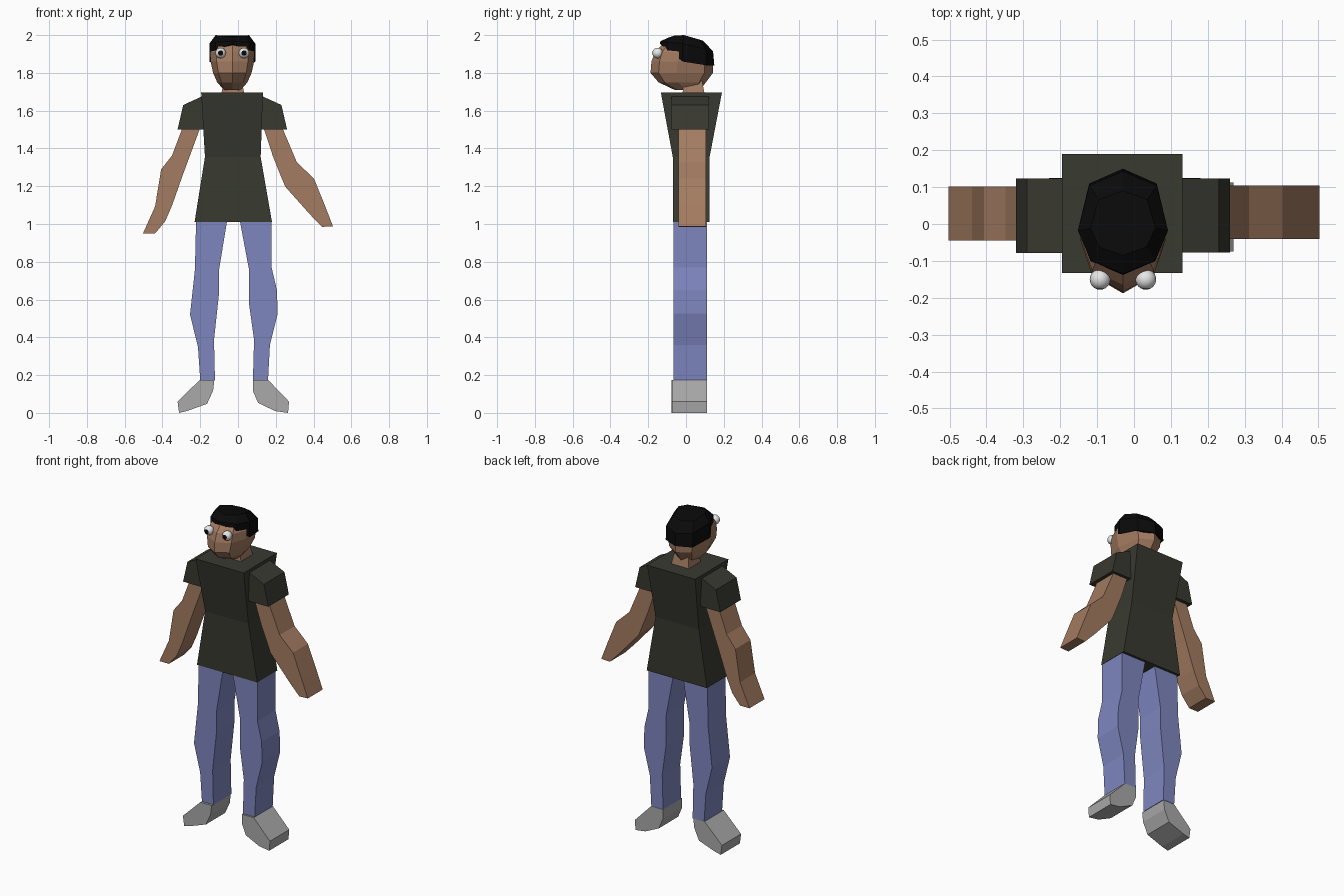
import bpy, bmesh, math
from mathutils import Matrix

CX = -0.03  # centre line of torso and head


def mat(name, r, g, b):
    m = bpy.data.materials.new(name)
    m.diffuse_color = (r, g, b, 1)
    return m


SHIRT = mat("dark shirt", 0.040, 0.041, 0.030)
JEANS = mat("blue denim", 0.21, 0.24, 0.52)
SKIN = mat("brown skin", 0.37, 0.20, 0.12)
SHOE = mat("grey shoe", 0.40, 0.40, 0.40)
HAIR = mat("black hair", 0.003, 0.003, 0.003)
WHITE = mat("eye white", 0.80, 0.80, 0.80)


def finish(bm, name, *mats):
    bmesh.ops.recalc_face_normals(bm, faces=bm.faces)
    me = bpy.data.meshes.new(name)
    bm.to_mesh(me)
    bm.free()
    for m in mats:
        me.materials.append(m)
    ob = bpy.data.objects.new(name, me)
    bpy.context.collection.objects.link(ob)
    return ob


def loft(name, rings, m):
    """Skin a stack of equal-sized rings of points and cap both ends."""
    bm = bmesh.new()
    vs = [[bm.verts.new(p) for p in r] for r in rings]
    n = len(vs[0])
    for a, b in zip(vs, vs[1:]):
        for i in range(n):
            j = (i + 1) % n
            bm.faces.new((a[i], a[j], b[j], b[i]))
    bm.faces.new(vs[0])
    bm.faces.new(vs[-1])
    return finish(bm, name, m)


def slab(name, outline, y0, y1, m):
    """Front-view outline (x, z) extruded along y."""
    return loft(name, [[(x, y, z) for x, z in outline] for y in (y0, y1)], m)


def box_ring(z, x0, x1, y0, y1):
    return [(x0, y0, z), (x1, y0, z), (x1, y1, z), (x0, y1, z)]


# Shirt body
loft("shirt_body", [box_ring(1.01, -0.23, 0.18, -0.07, 0.125),
                    box_ring(1.355, -0.175, 0.12, -0.07, 0.125),
                    box_ring(1.695, -0.195, 0.132, -0.133, 0.19)], SHIRT)

# Sleeves
for side, s in (("left", 1), ("right", -1)):
    prof = [(0.14, 1.685), (0.26, 1.63), (0.29, 1.50), (0.13, 1.50)]
    slab(side + "_sleeve", [(CX + s * x, z) for x, z in prof], -0.077, 0.123, SHIRT)

# Arms
slab("left_arm", [(0.23, 1.52), (0.312, 1.326), (0.402, 1.241), (0.46, 1.098),
                  (0.503, 0.987), (0.444, 0.985), (0.376, 1.056), (0.249, 1.199),
                  (0.185, 1.358), (0.135, 1.51)], -0.04, 0.105, SKIN)
slab("right_arm", [(-0.29, 1.52), (-0.349, 1.363), (-0.407, 1.289), (-0.439, 1.093),
                   (-0.503, 0.95), (-0.439, 0.95), (-0.386, 1.013), (-0.349, 1.098),
                   (-0.291, 1.263), (-0.254, 1.363), (-0.2, 1.51)], -0.045, 0.102, SKIN)

# Trouser legs
slab("right_leg", [(-0.222, 1.015), (-0.058, 1.015), (-0.10, 0.76), (-0.10, 0.637),
                   (-0.127, 0.387), (-0.122, 0.175), (-0.20, 0.175), (-0.212, 0.35),
                   (-0.254, 0.52), (-0.228, 0.76)], -0.065, 0.11, JEANS)
slab("left_leg", [(0.01, 1.015), (0.178, 1.015), (0.178, 0.77), (0.206, 0.65),
                  (0.21, 0.525), (0.169, 0.36), (0.159, 0.175), (0.079, 0.175),
                  (0.085, 0.387), (0.058, 0.58), (0.058, 0.76)], -0.065, 0.11, JEANS)

# Shoes
slab("left_shoe", [(0.079, 0.175), (0.159, 0.175), (0.27, 0.06), (0.265, 0.0),
                   (0.196, 0.01), (0.106, 0.053), (0.079, 0.117)], -0.075, 0.112, SHOE)
slab("right_shoe", [(-0.125, 0.175), (-0.202, 0.175), (-0.32, 0.06), (-0.312, 0.0),
                    (-0.27, 0.01), (-0.164, 0.048), (-0.132, 0.117)], -0.078, 0.108, SHOE)

# Neck
loft("neck", [box_ring(1.68, -0.09, 0.035, -0.02, 0.10),
              box_ring(1.76, -0.075, 0.02, -0.01, 0.085)], SKIN)


def oct_ring(w, yf, yb, zs):
    """Eight-sided head ring; zs gives heights from front to back."""
    d = yb - yf
    half = [(0, yf), (w * 0.72, yf + d * 0.13), (w, yf + d * 0.42),
            (w * 0.75, yf + d * 0.86), (0, yb)]
    r = [(CX + x, y, z) for (x, y), z in zip(half, zs)]
    return r + [(2 * CX - x, y, z) for x, y, z in r[3:0:-1]]


# Head
loft("head", [oct_ring(w, a, b, [z] * 5) for z, w, a, b in (
    (1.71, 0.045, -0.06, 0.075), (1.75, 0.080, -0.145, 0.105),
    (1.80, 0.102, -0.188, 0.143), (1.86, 0.115, -0.183, 0.144),
    (1.91, 0.115, -0.165, 0.135), (1.96, 0.095, -0.118, 0.09))], SKIN)

# Hair cap with a raised front hairline
loft("hair", [oct_ring(0.122, -0.138, 0.15, (1.955, 1.92, 1.86, 1.84, 1.84)),
              oct_ring(0.122, -0.135, 0.143, (1.968, 1.962, 1.955, 1.925, 1.915)),
              oct_ring(0.088, -0.085, 0.09, (1.99, 1.997, 2.0, 1.978, 1.97))], HAIR)

# Eyes: balls with the pole facing forward, pupil coloured on the front faces
for side, s in (("left", 1), ("right", -1)):
    bm = bmesh.new()
    bmesh.ops.create_uvsphere(bm, u_segments=16, v_segments=12, radius=0.028)
    for f in bm.faces:
        f.smooth = True
        f.material_index = int(f.calc_center_median().z > 0.0245)
    bmesh.ops.transform(bm, verts=bm.verts, matrix=Matrix.Translation(
        (CX + s * 0.062, -0.15, 1.905)) @ Matrix.Rotation(math.pi / 2, 4, 'X'))
    finish(bm, side + "_eye", WHITE, HAIR)
